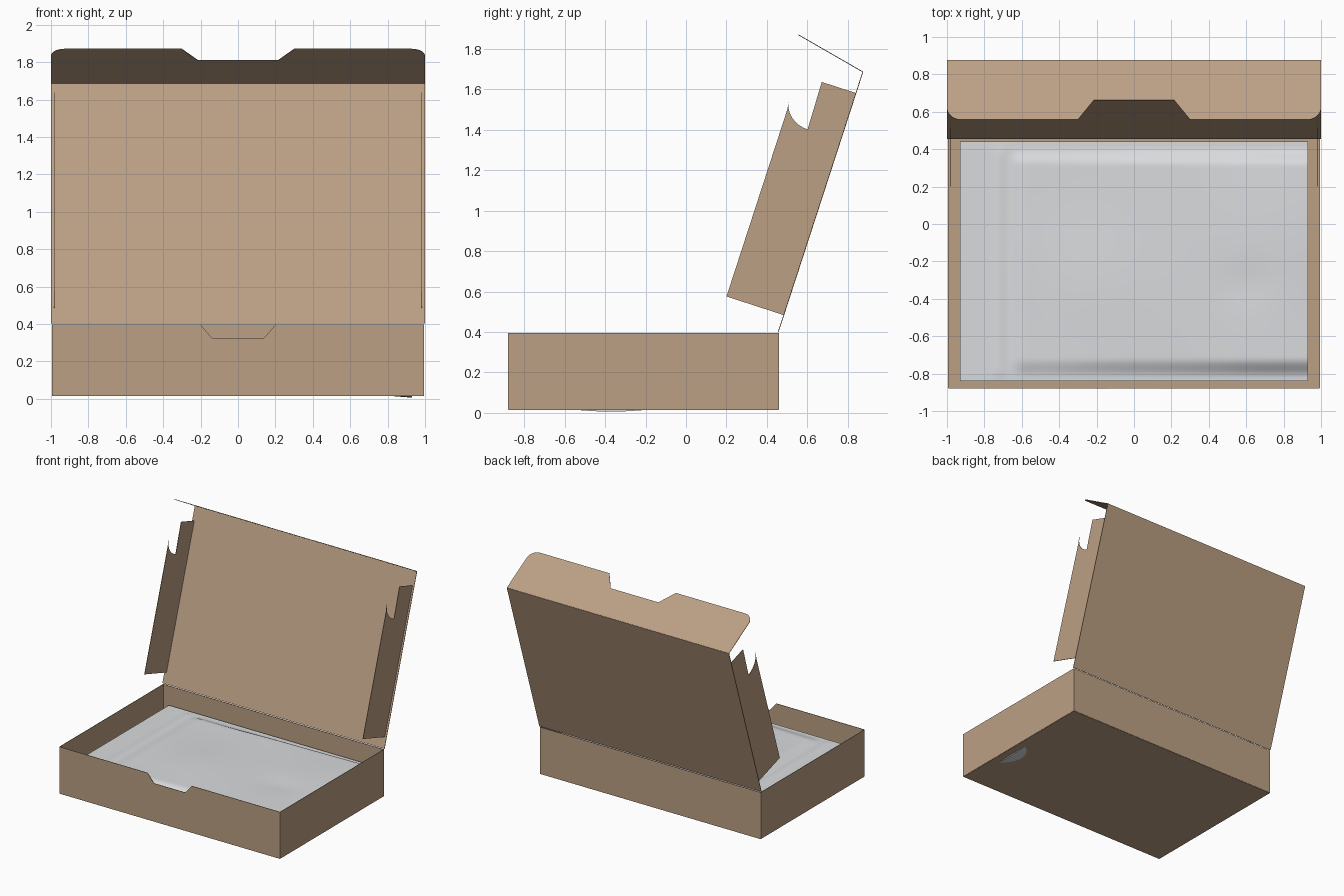
import bpy, bmesh, math
from mathutils import Vector

cube = bpy.data.objects.get("Cube")
if cube:
    bpy.data.objects.remove(cube, do_unlink=True)


def material(name, rgb):
    m = bpy.data.materials.new(name)
    m.use_nodes = True
    m.diffuse_color = (*rgb, 1)
    node = m.node_tree.nodes["Principled BSDF"]
    node.inputs["Base Color"].default_value = (*rgb, 1)
    node.inputs["Roughness"].default_value = 0.8
    return m


CARD = material("cardboard", (0.50, 0.35, 0.23))
PLASTIC = material("grey plastic", (0.70, 0.71, 0.73))


def finish(name, bm, mat):
    mesh = bpy.data.meshes.new(name)
    bm.to_mesh(mesh)
    bm.free()
    mesh.materials.append(mat)
    obj = bpy.data.objects.new(name, mesh)
    bpy.context.collection.objects.link(obj)
    return obj


def panel(name, outline, origin, u, v):
    """Thin card sheet from a flat outline in the plane of u and v."""
    bm = bmesh.new()
    o, u, v = Vector(origin), Vector(u), Vector(v)
    bm.faces.new([bm.verts.new(o + u * a + v * b) for a, b in outline])
    obj = finish(name, bm, CARD)
    solid = obj.modifiers.new("card thickness", 'SOLIDIFY')
    solid.thickness = 0.004
    solid.offset = 0
    return obj


def mirrored(half):
    """Complete an outline given for +x only."""
    return half + [(-a, b) for a, b in reversed(half)]


def arc(cx, cy, rx, ry, start, end, n=10):
    angles = [math.radians(start + (end - start) * i / n) for i in range(n + 1)]
    return [(cx + rx * math.cos(t), cy + ry * math.sin(t)) for t in angles]


X, Y, Z = (1, 0, 0), (0, 1, 0), (0, 0, 1)
W, FRONT, BACK, FLOOR, H = 0.993, -0.878, 0.458, 0.016, 0.38

# Tray: floor, walls and the front wall with its finger notch
panel("tray_floor", mirrored([(W, FRONT), (W, BACK)]), (0, 0, FLOOR), X, Y)
panel("back_wall", mirrored([(W, 0), (W, H)]), (0, BACK, FLOOR), X, Z)
panel("front_wall", mirrored([(W, 0), (W, H), (0.2, H), (0.14, H - 0.07)]),
      (0, FRONT, FLOOR), X, Z)
for side, sx in (("left", 1), ("right", -1)):
    panel(side + "_wall", [(FRONT, 0), (BACK, 0), (BACK, H), (FRONT, H)],
          (sx * W, 0, FLOOR), Y, Z)

# Lid leaning back from the hinge
hinge, top = Vector((0, 0.457, 0.402)), Vector((0, 0.875, 1.687))
up = (top - hinge).normalized()
inward = Vector((0, -up.z, up.y))
length = (top - hinge).length
panel("lid", mirrored([(1, 0), (1, length)]), hinge, X, up)

# Tuck flap with rounded corners and a central cut-out
tip = Vector((0, 0.557, 1.87))
depth = (tip - top).length
flap = [(1, 0)] + arc(0.925, depth - 0.075, 0.075, 0.075, 0, 90)
flap += [(0.3, depth), (0.215, depth - 0.12)]
panel("tuck_flap", mirrored(flap), top, X, (tip - top).normalized())

# Lid side flaps, each with a curved bite near the top
ear = [(0.086, 0.002), (1.241, 0.002), (1.241, 0.178)]
ear += arc(1.111, 0.172, 0.115, 0.132, 180, 90)
ear += [(1.06, 0.298), (0.086, 0.298)]
for side, sx in (("left", 1), ("right", -1)):
    panel(side + "_lid_flap", ear, (sx * 0.983, hinge.y, hinge.z), up, inward)


# Padded pouch: flat sealed edges, swelling towards its left end
def step(a, b, t):
    t = min(1, max(0, (t - a) / (b - a)))
    return t * t * (3 - 2 * t)


def bump(x, y, cx, cy, rx, ry):
    return math.exp(-((x - cx) / rx) ** 2 - ((y - cy) / ry) ** 2)


SEAL = 0.245


def upper(x, y):
    inside = step(-0.82, -0.72, y) * (1 - step(0.32, 0.40, y)) * step(-0.68, -0.58, x)
    swell = 0.025 + 0.02 * step(-0.6, 0.9, x)
    swell += 0.012 * bump(x, y, 0.6, -0.1, 0.5, 0.4)
    swell += 0.006 * bump(x, y, -0.2, -0.3, 0.25, 0.3)
    swell -= 0.007 * bump(x, y, 0.6, -0.32, 0.15, 0.12)
    swell += 0.004 * math.sin(5 * x + 3 * y) * math.sin(4 * y - 2 * x)
    crease = 0.006 * bump(x, 0, -0.72, 0, 0.03, 1)
    return SEAL + 0.002 + inside * swell + crease * step(-0.84, -0.78, y) * step(-0.44, -0.36, -y)


def lower(x, y):
    inside = step(-0.82, -0.6, y) * (1 - step(0.1, 0.42, y))
    return SEAL - 0.002 - 0.24 * step(-0.63, 1.05, x) * inside * (1 - ((y + 0.37) / 0.9) ** 2)


bm = bmesh.new()
for surface in (upper, lower):
    grid = bmesh.ops.create_grid(bm, x_segments=90, y_segments=70, size=1)
    for vert in grid["verts"]:
        x, y = vert.co.x * 0.93, -0.2 + vert.co.y * 0.64
        vert.co = (x, y, surface(x, y))
bmesh.ops.bridge_loops(bm, edges=[e for e in bm.edges if e.is_boundary])
bmesh.ops.recalc_face_normals(bm, faces=bm.faces)
pouch = finish("padded_pouch", bm, PLASTIC)
bpy.context.view_layer.objects.active = pouch
pouch.select_set(True)
bpy.ops.object.shade_smooth_by_angle(angle=math.radians(40))
